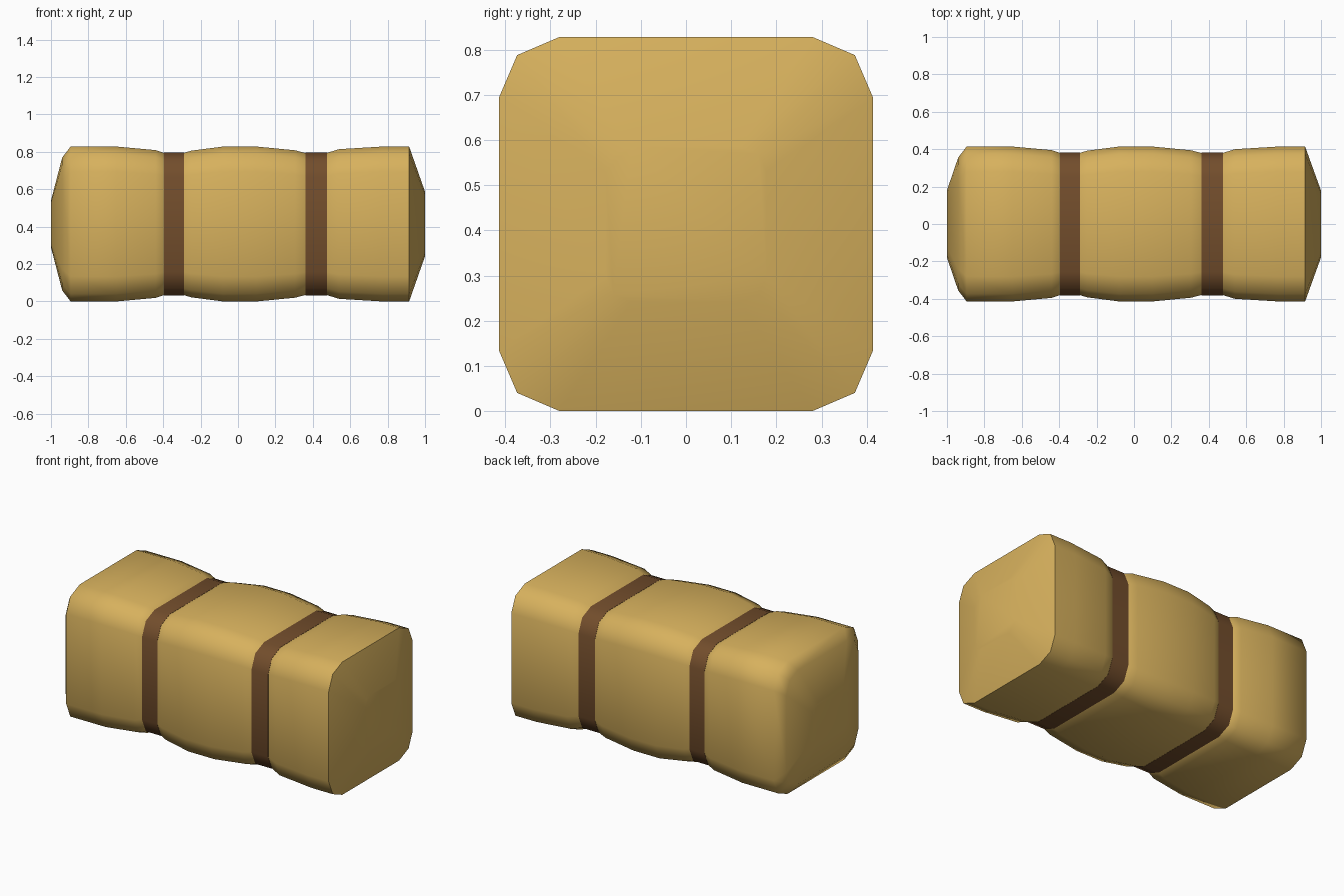
import bpy, bmesh, math

if "Cube" in bpy.data.objects:
    bpy.data.objects.remove(bpy.data.objects["Cube"])

HALF = 0.414          # half width of the bale, also its centre height


def material(name, color):
    m = bpy.data.materials.new(name)
    m.diffuse_color = (*color, 1)
    m.use_nodes = True
    m.node_tree.nodes["Principled BSDF"].inputs["Base Color"].default_value = m.diffuse_color
    return m


def section(x, hy, hz):
    """Rounded square with 12 points in the plane at x."""
    corner = [(1.0, 0.676), (0.903, 0.903), (0.676, 1.0)]
    pts = []
    for q in range(4):
        c, s = round(math.cos(q * math.pi / 2)), round(math.sin(q * math.pi / 2))
        pts += [(x, (a * c - b * s) * hy, HALF + (a * s + b * c) * hz) for a, b in corner]
    return pts


def loft(name, rings, mat, closed=False):
    """Skin sections along x; closed joins the last section to the first."""
    bm = bmesh.new()
    loops = [[bm.verts.new(p) for p in section(*r)] for r in rings]
    pairs = list(zip(loops, loops[1:]))
    if closed:
        pairs.append((loops[-1], loops[0]))
    else:
        bm.faces.new(loops[0])
        bm.faces.new(loops[-1])
    for a, b in pairs:
        for i in range(12):
            j = (i + 1) % 12
            bm.faces.new((a[i], a[j], b[j], b[i]))
    bmesh.ops.recalc_face_normals(bm, faces=bm.faces)
    me = bpy.data.meshes.new(name)
    bm.to_mesh(me)
    bm.free()
    ob = bpy.data.objects.new(name, me)
    bpy.context.collection.objects.link(ob)
    me.materials.append(mat)
    bpy.ops.object.select_all(action='DESELECT')
    ob.select_set(True)
    bpy.context.view_layer.objects.active = ob
    bpy.ops.object.shade_smooth_by_angle(angle=math.radians(60))
    return ob


straw = material("straw", (0.68, 0.44, 0.11))
leather = material("strap_brown", (0.17, 0.075, 0.025))

# Bale body: bulging between the straps, pinched under them, domed ends
profile = [(-0.94, 0.355), (-0.895, HALF), (-0.65, HALF), (-0.44, 0.395),
           (-0.395, 0.38), (-0.385, 0.372), (-0.305, 0.372), (-0.29, 0.38),
           (-0.25, 0.392), (-0.08, HALF), (0.10, HALF), (0.305, 0.394),
           (0.36, 0.38), (0.375, 0.372), (0.46, 0.372), (0.475, 0.38),
           (0.54, 0.40), (0.77, HALF), (0.915, HALF)]
rings = [(-1.0, 0.18, 0.125)] + [(x, h, h) for x, h in profile] + [(1.0, 0.178, 0.172)]
loft("bale", rings, straw)

# Straps wrapped around the two pinched grooves
for name, x0, x1 in (("strap_left", -0.395, -0.29), ("strap_right", 0.36, 0.475)):
    loft(name, [(x0, 0.381, 0.381), (x1, 0.381, 0.381),
                (x1, 0.365, 0.365), (x0, 0.365, 0.365)], leather, closed=True)
